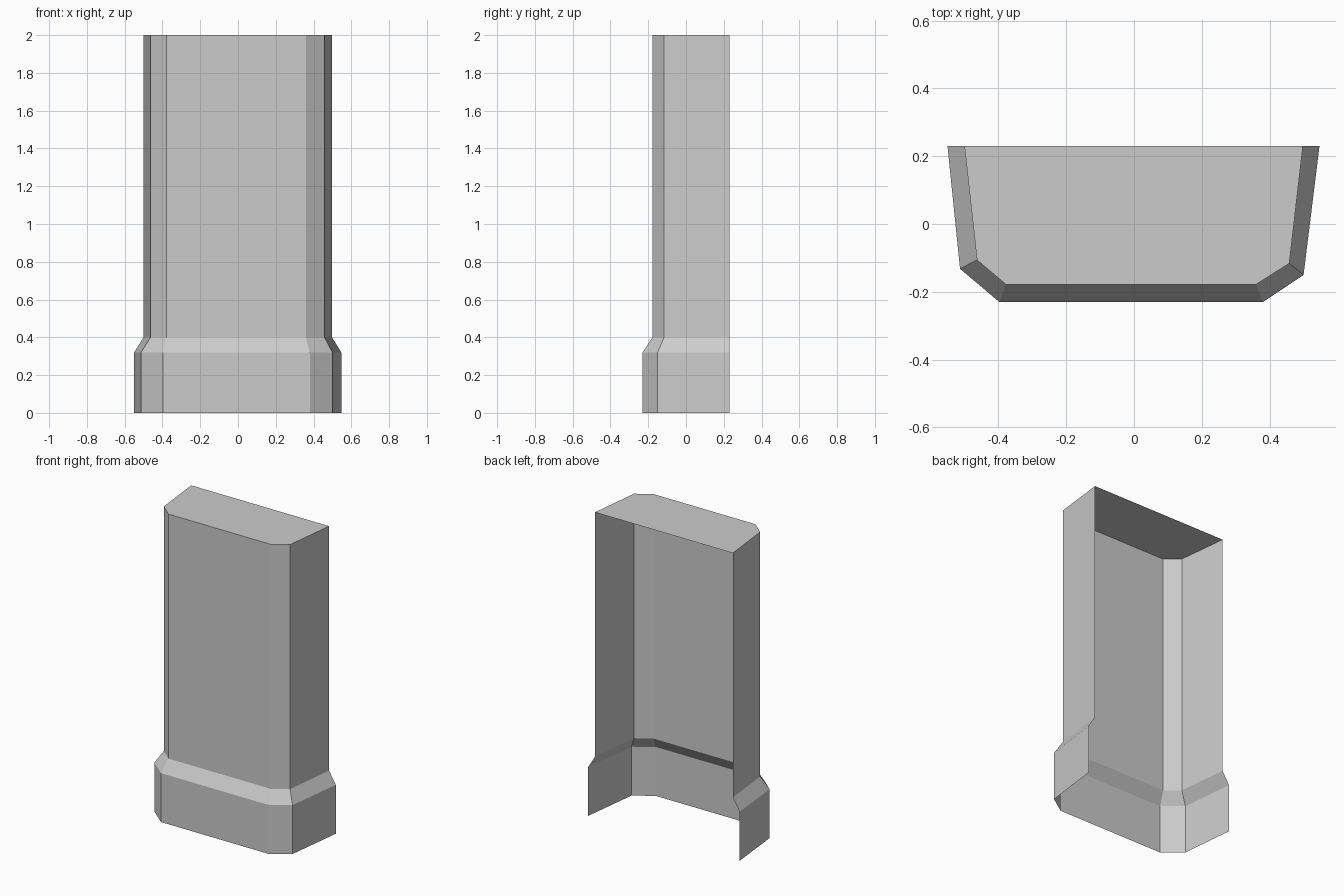
import bpy
import bmesh

if "Cube" in bpy.data.objects:
    bpy.data.objects.remove(bpy.data.objects["Cube"])

# One flat grey for the whole shell
grey = bpy.data.materials.new("light_grey")
grey.diffuse_color = (0.6, 0.6, 0.6, 1.0)
grey.use_nodes = True
grey.node_tree.nodes["Principled BSDF"].inputs["Base Color"].default_value = grey.diffuse_color

# Open-backed outlines with chamfered front corners, left to right
BASE = [(-0.55, 0.23), (-0.513, -0.132), (-0.397, -0.23),
        (0.38, -0.23), (0.50, -0.15), (0.547, 0.23)]
SHAFT = [(-0.50, 0.23), (-0.463, -0.106), (-0.378, -0.178),
         (0.36, -0.178), (0.458, -0.116), (0.498, 0.23)]

# Plinth, sloped shoulder, shaft
LEVELS = [(BASE, 0.0), (BASE, 0.32), (SHAFT, 0.40), (SHAFT, 2.0)]

bm = bmesh.new()
rings = [[bm.verts.new((x, y, z)) for x, y in outline] for outline, z in LEVELS]
for low, high in zip(rings, rings[1:]):
    for i in range(len(low) - 1):
        bm.faces.new((low[i], low[i + 1], high[i + 1], high[i]))

# Flat cap; the back and underside stay open
bm.faces.new(rings[-1])

mesh = bpy.data.meshes.new("pillar_shell")
bm.to_mesh(mesh)
bm.free()
mesh.materials.append(grey)
bpy.context.collection.objects.link(bpy.data.objects.new("pillar_shell", mesh))
